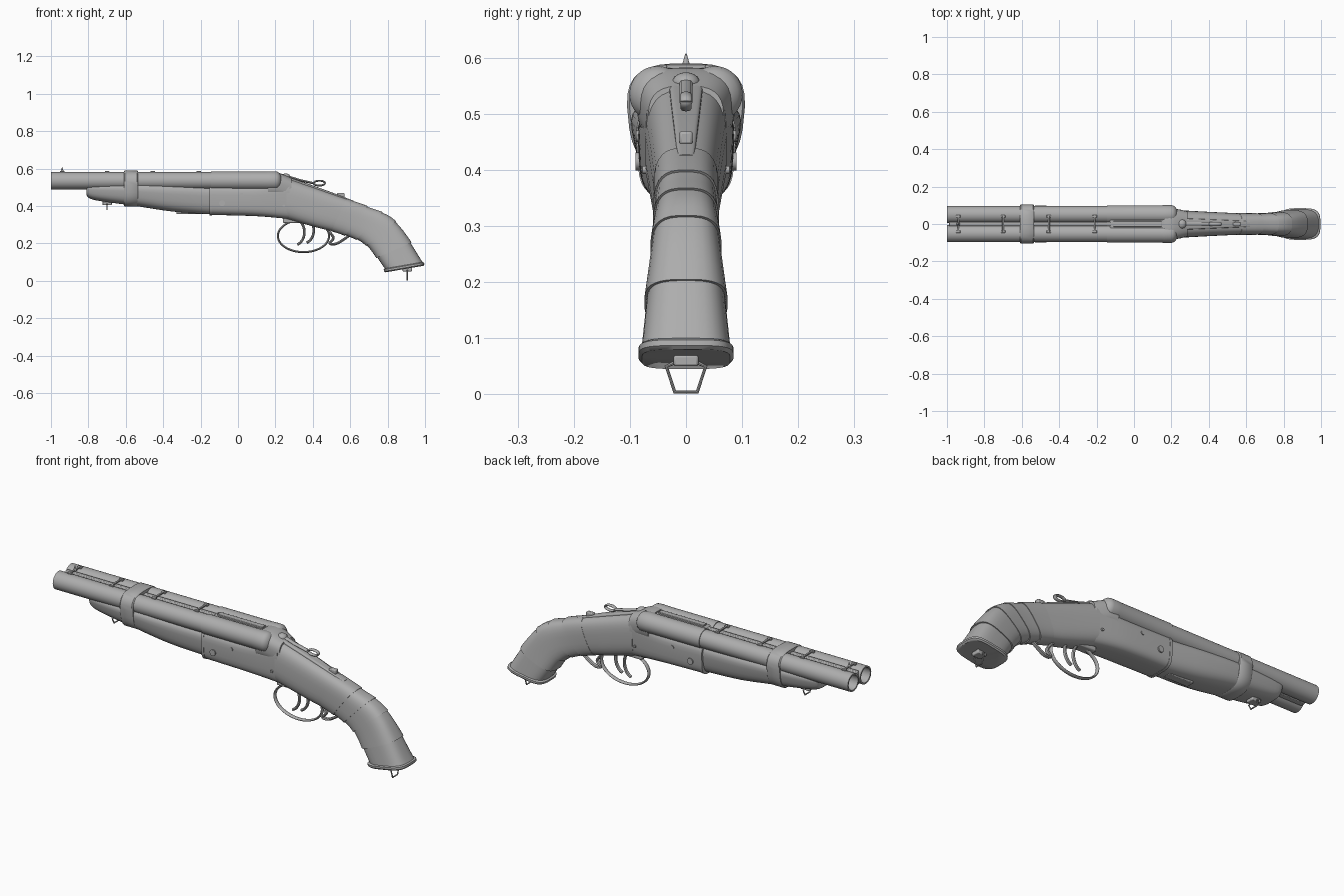
import bpy, bmesh, math

old = bpy.data.objects.get("Cube")
if old:
    bpy.data.objects.remove(old, do_unlink=True)

grey = bpy.data.materials.new("plain grey")
grey.use_nodes = True
tone = (.42, .42, .42, 1)
grey.diffuse_color = tone
grey.node_tree.nodes["Principled BSDF"].inputs["Base Color"].default_value = tone


def select(ob):
    bpy.ops.object.select_all(action='DESELECT')
    bpy.context.view_layer.objects.active = ob
    ob.select_set(True)


def finish(ob, name):
    ob.name = name
    ob.data.materials.clear()
    ob.data.materials.append(grey)
    select(ob)
    bpy.ops.object.shade_smooth_by_angle(angle=math.radians(40))


def skin(name, rings):
    """Join rings of points into one capped surface."""
    bm = bmesh.new()
    loops = [[bm.verts.new(point) for point in ring] for ring in rings]
    for first, second in zip(loops, loops[1:]):
        for i in range(len(first)):
            bm.faces.new((first[i - 1], first[i], second[i], second[i - 1]))
    bm.faces.new(loops[0])
    bm.faces.new(loops[-1])
    bmesh.ops.recalc_face_normals(bm, faces=bm.faces[:])
    mesh = bpy.data.meshes.new(name)
    bm.to_mesh(mesh)
    bm.free()
    ob = bpy.data.objects.new(name, mesh)
    bpy.context.collection.objects.link(ob)
    finish(ob, name)


def smooth(rows, steps=8):
    """Catmull-Rom interpolation of rows of numbers."""
    out = []
    last = len(rows) - 1
    for i in range(last):
        near = [rows[min(max(k, 0), last)] for k in range(i - 1, i + 3)]
        for step in range(steps):
            t = step / steps
            out.append([b + t / 2 * (c - a + t * (2*a - 5*b + 4*c - d + t * (3*(b - c) + d - a)))
                        for a, b, c, d in zip(*near)])
    return out + [rows[-1]]


def section(row, power, taper=1, grow=1, count=32):
    """Rounded ring from top x, z, bottom x, z and half width."""
    top_x, top_z, low_x, low_z, width = row
    ring = []
    for i in range(count):
        angle = math.tau * (i + .5) / count
        u, v = (math.copysign(abs(f) ** power, f) * grow
                for f in (math.cos(angle), math.sin(angle)))
        k = (v + 1) / 2
        ring.append((low_x + (top_x - low_x) * k,
                     u * width * (taper + (1 - taper) * k),
                     low_z + (top_z - low_z) * k))
    return ring


def hull(name, rows, power, taper=1):
    """Smooth body along x from rows of x, top, bottom and half width."""
    rows = [(x, top, x, low, width) for x, top, low, width in rows]
    skin(name, [section(row, power, taper) for row in smooth(rows)])


def lathe(name, profile, y, z, count=32):
    angles = [math.tau * i / count for i in range(count)]
    skin(name, [[(x, y + r * math.cos(a), z + r * math.sin(a)) for a in angles]
                for x, r in profile])


def wire(name, points, radius, stretch=1):
    curve = bpy.data.curves.new(name, 'CURVE')
    curve.dimensions = '3D'
    curve.bevel_depth, curve.bevel_resolution, curve.use_fill_caps = radius, 2, True
    spline = curve.splines.new('POLY')
    spline.points.add(len(points) - 1)
    for target, point in zip(spline.points, points):
        target.co = (*point, 1)
    ob = bpy.data.objects.new(name, curve)
    bpy.context.collection.objects.link(ob)
    select(ob)
    bpy.ops.object.convert(target='MESH')
    ob = bpy.context.object
    for vert in ob.data.vertices:
        vert.co.y *= stretch
    finish(ob, name)


def arc(x, z, rx, rz, start, end, count=32):
    """Points on an ellipse in the middle plane, angles in turns."""
    turns = [math.tau * (start + (end - start) * i / count) for i in range(count + 1)]
    return [(x + rx * math.cos(a), 0, z + rz * math.sin(a)) for a in turns]


def box(name, x, z, length, width, height, y=0):
    bpy.ops.mesh.primitive_cube_add(size=1, location=(x, y, z))
    ob = bpy.context.object
    for vert in ob.data.vertices:
        vert.co.x *= length
        vert.co.y *= width
        vert.co.z *= height
    edges = ob.modifiers.new("soft edges", 'BEVEL')
    edges.width, edges.segments = min(length, width, height) / 5, 2
    finish(ob, name)


def sling(name, x, z, drop):
    """Tapered wire loop hanging from a small mount."""
    side = [(x, .022, z), (x, .035, z - drop / 8), (x, .02, z - drop)]
    wire(name + "_loop", side + [(a, -b, c) for a, b, c in reversed(side)], .0035)
    box(name + "_mount", x, z + .004, .05, .044, .02)


# Paired barrels with open bores, and thicker breech ends rounded at the back
radius, axis, breech = .046, .535, -.145
for name, y in (("right", -.051), ("left", .051)):
    bore = radius - .008
    lathe(name + "_barrel", [(-.7, .001), (-.7, bore), (-1, bore), (-1, radius),
                             (breech, radius)], y, axis)
    dome = [(.2 + .035 * math.sin(a), .05 * math.cos(a)) for a in (0, .3, .6, .9, 1.2, 1.5)]
    lathe(name + "_breech", [(breech, radius), (breech, .049), (.15, .049), (.16, .05)] + dome,
          y, axis)

# Ribs, cross brackets and sights along the barrels
box("upper_rib", -.55, .558, .88, .022, .028)
box("lower_rib", -.55, .51, .88, .03, .02)
box("rear_rib", .04, .552, .34, .06, .044)
box("sight_bar", .02, .576, .26, .03, .012)
for x in (-.94, -.7, -.455, -.21):
    box("rib_bracket", x, .584, .01, .09, .007)
    for y in (-.041, .041):
        box("bracket_foot", x, .581, .024, .014, .012, y)
bpy.ops.mesh.primitive_cone_add(vertices=16, radius1=.009, radius2=.001, depth=.027,
                                location=(-.94, 0, .594))
finish(bpy.context.object, "front_sight")

# Fore grip, strap, latch and sling loop
hull("fore_grip", [(-.81, .515, .475, .07), (-.78, .52, .435, .09), (-.55, .525, .4, .107),
                   (-.35, .52, .37, .103), (breech, .51, .355, .087)], .62, .75)
skin("strap", [section((x, .59, x, .396, .113), .68, .83, grow)
               for x, grow in ((-.61, .96), (-.605, 1), (-.54, 1), (-.535, .96))])
box("latch_plate", -.26, .367, .14, .044, .02)
sling("front_sling", -.7, .41, .03)

# Receiver, collar, standing breech and pins
hull("receiver", [(breech, .515, .352, .09), (.1, .515, .345, .087), (.275, .545, .33, .074)],
     .5, .9)
hull("receiver_collar", [(breech - .007, .515, .35, .092), (breech + .007, .515, .35, .092)],
     .5, .9)
hull("standing_breech", [(.16, .58, .44, .092), (.21, .58, .44, .088), (.285, .55, .42, .07)],
     .7, .9)
for x, z, size in ((-.085, .415, .016), (.02, .46, .01), (.245, .4, .007)):
    bpy.ops.mesh.primitive_cylinder_add(vertices=20, radius=size, depth=.18 - max(x, 0) / 10,
                                        location=(x, 0, z), rotation=(math.pi / 2, 0, 0))
    finish(bpy.context.object, "pin")

# Curved pistol grip with overlapping wrap bands
grip = [(.26, .55, .26, .33, .073), (.46, .48, .42, .285, .063), (.69, .395, .575, .245, .055),
        (.84, .315, .69, .19, .06), (.987, .1, .785, .065, .079)]
dense = smooth(grip)
skin("pistol_grip", [section(row, .65) for row in dense])
for start in range(12, 28, 4):
    band = dense[start:start + 5]
    skin("grip_wrap", [section(row, .65, grow=1.015 + k / 80) for k, row in enumerate(band)])

# Butt plate following the end of the grip, with sling loop
heel_x, heel_z, toe_x, toe_z, width = grip[-1]
skin("butt_plate", [section((heel_x + drop / 5, heel_z - drop, toe_x + drop / 5, toe_z - drop,
                             width), .55, grow=grow)
                    for drop, grow in ((0, 1), (.004, 1.07), (.014, 1.07), (.02, 1))])
sling("rear_sling", .905, .056, .052)

# Tang plate, pivot and opening lever on top
hull("tang_plate", [(.27, .555, .53, .03), (.46, .488, .46, .022), (.62, .427, .4, .015)], .4)
bpy.ops.mesh.primitive_uv_sphere_add(segments=20, ring_count=10, radius=.025,
                                     location=(.255, 0, .555), scale=(1, 1, .75))
finish(bpy.context.object, "lever_pivot")
wire("opening_lever", [(.26, 0, .56), (.33, 0, .538), (.41, 0, .52)], .006, 2)
wire("lever_ring", arc(.435, .522, .03, .013, 0, 1), .005, 2)
box("safety_slide", .55, .457, .04, .024, .024)

# Trigger guard with its hooked tail, and the triggers
wire("trigger_guard", arc(.35, .24, .137, .087, .3, 1.07), .0055, 2)
wire("guard_tail", smooth([(.48, 0, .27), (.51, 0, .23), (.49, 0, .2), (.53, 0, .2),
                           (.6, 0, .245)]), .007, 1.6)
for name, x, z in (("front_trigger", .3, .26), ("rear_trigger", .35, .27)):
    wire(name, arc(x, z, .055, .07, -.2, .2), .007, 1.3)
box("trigger_plate", .3, .322, .12, .05, .025)
